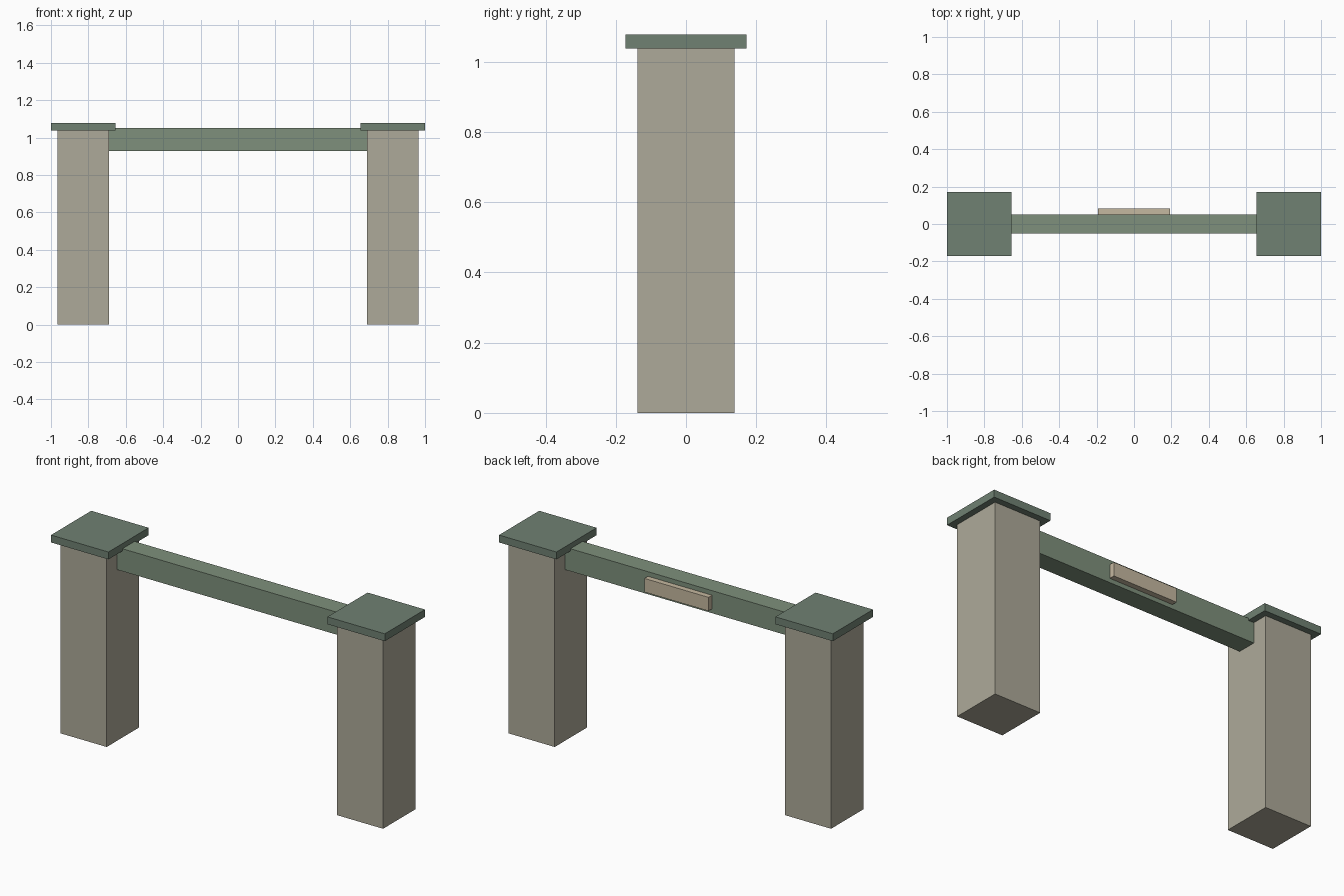
import bpy

if "Cube" in bpy.data.objects:
    bpy.data.objects.remove(bpy.data.objects["Cube"])


def material(name, rgb):
    m = bpy.data.materials.new(name)
    m.diffuse_color = (*rgb, 1)
    m.use_nodes = True
    m.node_tree.nodes["Principled BSDF"].inputs["Base Color"].default_value = m.diffuse_color
    return m


STONE = material("stone", (0.42, 0.40, 0.32))
CAP = material("cap_green", (0.16, 0.22, 0.17))
BEAM = material("beam_green", (0.21, 0.28, 0.20))
TAN = material("tan", (0.56, 0.48, 0.35))


def box(name, lo, hi, mat):
    """Box spanning two opposite corners."""
    bpy.ops.mesh.primitive_cube_add(
        size=1, location=[(a + b) / 2 for a, b in zip(lo, hi)])
    ob = bpy.context.object
    ob.name = name
    ob.scale = [b - a for a, b in zip(lo, hi)]
    bpy.ops.object.transform_apply(location=False, rotation=False, scale=True)
    ob.data.materials.append(mat)
    return ob


# Square pillars with overhanging cap slabs
CX, PH, CH = 0.828, 0.138, 0.172
for side, s in (("left", -1), ("right", 1)):
    x = s * CX
    box(side + "_pillar", (x - PH, -PH, 0), (x + PH, PH, 1.038), STONE)
    box(side + "_cap", (x - CH, -CH, 1.038), (x + CH, CH, 1.078), CAP)

# Cross beam, its ends let slightly into the pillars
box("cross_beam", (-0.70, -0.052, 0.928), (0.70, 0.052, 1.05), BEAM)

# Thin plate on the back of the beam
box("back_plate", (-0.192, 0.052, 0.951), (0.192, 0.082, 1.025), TAN)
